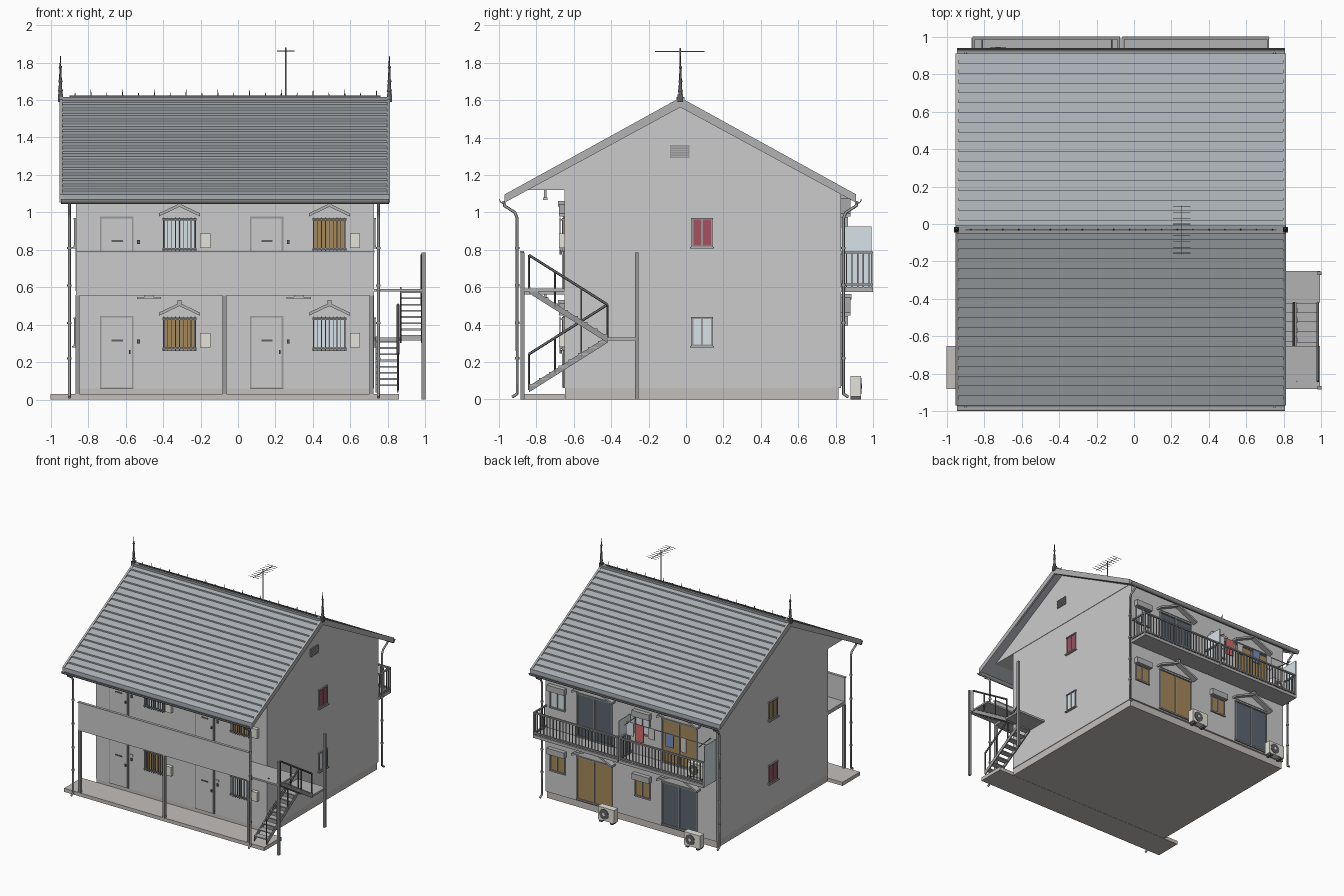
import bpy, bmesh, math
from mathutils import Vector, Matrix

if "Cube" in bpy.data.objects:
    bpy.data.objects.remove(bpy.data.objects["Cube"])

COL = dict(wall=(.66, .66, .66), roof=(.40, .43, .46), trim=(.45, .45, .45), dark=(.12, .12, .13),
           metal=(.32, .32, .33), slab=(.55, .52, .50), cream=(.78, .77, .70), door=(.70, .71, .68),
           brown=(.38, .25, .10), night=(.11, .13, .16), pale=(.68, .76, .80), red=(.38, .08, .12),
           cloth_red=(.65, .15, .15), cloth_blue=(.18, .28, .52), white=(.85, .85, .85))
MATS, PARTS = {}, {}
for k, c in COL.items():
    MATS[k] = bpy.data.materials.new(k)
    MATS[k].diffuse_color = (*c, 1)

def bm_of(part, mat):
    return PARTS.setdefault(part, (bmesh.new(), mat))[0]

def box(part, mat, x0, x1, y0, y1, z0, z1):
    m = Matrix.Translation(((x0+x1)/2, (y0+y1)/2, (z0+z1)/2)) @ Matrix.Diagonal((abs(x1-x0), abs(y1-y0), abs(z1-z0), 1))
    bmesh.ops.create_cube(bm_of(part, mat), size=1, matrix=m)

def rod(part, mat, a, b, r, r2=None, n=8):
    a, b = Vector(a), Vector(b)
    m = Matrix.Translation((a+b)/2) @ (b-a).to_track_quat('Z', 'Y').to_matrix().to_4x4()
    bmesh.ops.create_cone(bm_of(part, mat), cap_ends=True, segments=n, radius1=r,
                          radius2=r if r2 is None else r2, depth=(b-a).length, matrix=m)

def prism(part, mat, pts, a, b, axis='x'):
    """Extrude a (u, z) profile along x or y."""
    bm = bm_of(part, mat)
    put = (lambda u, z, t: (t, u, z)) if axis == 'x' else (lambda u, z, t: (u, t, z))
    va, vb = ([bm.verts.new(put(u, z, t)) for u, z in pts] for t in (a, b))
    n = len(pts)
    bm.faces.new(va)
    bm.faces.new(vb[::-1])
    for i in range(n):
        bm.faces.new((va[i], vb[i], vb[(i+1) % n], va[(i+1) % n]))

X0, X1, YF, YB = -.865, .725, -.65, .83
UP = .53                                     # storey height

def fbox(part, mat, face, u0, u1, d0, d1, z0, z1):
    """Box placed on a wall face: u along the wall, d out of it."""
    if face in 'FB':
        y, s = (YF, -1) if face == 'F' else (YB, 1)
        box(part, mat, u0, u1, y+s*d0, y+s*d1, z0, z1)
    else:
        x, s = (X0, -1) if face == 'L' else (X1, 1)
        box(part, mat, x+s*d0, x+s*d1, u0, u1, z0, z1)

def window(face, u0, u1, z0, z1, glass, frame='metal'):
    f, w = 'window_frames_'+frame, .009
    fbox('glass_'+glass, glass, face, u0, u1, -.005, .004, z0, z1)
    for a, b in ((u0, u0+w), (u1-w, u1), ((u0+u1-w)/2, (u0+u1+w)/2)):
        fbox(f, frame, face, a, b, 0, .010, z0, z1)
    for a, b in ((z0-.004, z0+w), (z1-w, z1)):
        fbox(f, frame, face, u0-.003, u1+.003, 0, .012, a, b)

def pediment(face, u0, u1, z, h, depth):
    y, s = (YF, -1) if face == 'F' else (YB, 1)
    c, t = (u0+u1)/2, .017
    for e in (u0, u1):
        prism('pediments', 'trim', [(e, z), (c, z+h), (c, z+h-t), (e, z-t)], y, y+s*depth, 'y')
    prism('pediment_infill', 'wall', [(u0+.02, z-.008), (u1-.02, z-.008), (c, z+h-.01)], y, y+s*.008, 'y')
    box('pediments', 'trim', c-.011, c+.011, y, y+s*(depth+.004), z+h-.015, z+h+.014)

# Main body, foundation, gable block, porch slab
box('foundation', 'slab', X0+.005, X1-.005, YF+.002, YB-.015, 0, .06)
box('walls', 'wall', X0, X1, YF, YB, .06, 1.12)
prism('gable_block', 'wall', [(-.86, 1.12), (.80, 1.12), (-.03, 1.585)], X0-.004, X1+.004)
box('porch_slab', 'slab', -1, .86, -.88, YF, 0, .03)

# Walkway, parapet, columns
box('walkway_floor', 'trim', X0, X1, -.88, YF, .56, .59)
box('walkway_parapet', 'wall', X0, X1, -.885, -.868, .555, .79)
box('parapet_cap', 'trim', X0-.003, X1+.003, -.888, -.865, .785, .793)
for x in (-.857, -.072, .713):
    box('porch_columns', 'metal', x-.01, x+.01, -.885, -.863, .03, .56)

# Tiled roof slopes, verges, gutters
RY, RZ, RUN, DROP, ROWS = -.03, 1.61, .94, .52, 18
for s in (-1, 1):
    top = []
    for i in range(ROWS):
        for t, lift in ((i/ROWS, -.006), ((i+1)/ROWS, .005)):
            top.append((RY+s*RUN*t, RZ-DROP*t+lift))
    prism('roof_tiles', 'roof', top+[(RY+s*RUN, RZ-DROP-.03), (RY, RZ-.035)], -.94, .80)
    verge = [(RY, RZ+.004), (RY+s*RUN, RZ-DROP+.006), (RY+s*RUN, RZ-DROP-.038), (RY, RZ-.048)]
    for x in (-.953, .795):
        prism('verge_boards', 'trim', verge, x, x+.016)
    yg = RY+s*(RUN+.008)
    arc = [(yg+.021*math.cos(a), 1.072+.026*math.sin(a)) for a in [math.pi*(1+i/8) for i in range(9)]]
    inner = [(yg+.017*math.cos(a), 1.072+.021*math.sin(a)) for a in [math.pi*(2-i/8) for i in range(9)]]
    prism('gutters', 'metal', arc+inner, -.945, .805)

# Ridge cap, cresting and finials
box('ridge_cap', 'metal', -.95, .81, RY-.022, RY+.022, 1.592, 1.616)
box('ridge_cresting', 'dark', -.90, .76, RY-.004, RY+.004, 1.614, 1.624)
for i in range(20):
    x = -.87+i*.0847
    rod('ridge_cresting', 'dark', (x, RY, 1.615), (x, RY, 1.655 if i % 2 else 1.64), .005, .001, 6)
for x in (-.948, .808):
    box('finials', 'dark', x-.013, x+.013, RY-.015, RY+.015, 1.59, 1.63)
    rod('finials', 'dark', (x, RY, 1.63), (x, RY, 1.835), .011, .002)
    for z, r in ((1.65, .013), (1.70, .011), (1.775, .009)):
        bmesh.ops.create_uvsphere(bm_of('finials', 'dark'), u_segments=8, v_segments=6, radius=r,
                                  matrix=Matrix.Translation((x, RY, z)))

# Aerial
rod('aerial', 'metal', (.255, RY, 1.59), (.255, RY, 1.88), .004)
rod('aerial', 'metal', (.255, -.165, 1.86), (.255, .10, 1.86), .0025, n=6)
for i in range(9):
    y = -.155+i*.031
    rod('aerial', 'metal', (.208, y, 1.862), (.302, y, 1.862), .002, n=6)

# Downpipes with clamps
def pipe(x, pts):
    cu = bpy.data.curves.new('downpipe', 'CURVE')
    cu.dimensions, cu.bevel_depth, cu.bevel_resolution, cu.use_fill_caps = '3D', .008, 2, True
    sp = cu.splines.new('POLY')
    sp.points.add(len(pts)-1)
    for p, (y, z) in zip(sp.points, pts):
        p.co = (x, y, z, 1)
    ob = bpy.data.objects.new('downpipe', cu)
    cu.materials.append(MATS['metal'])
    bpy.context.collection.objects.link(ob)
    y = pts[3][0]
    for z in (.22, .41, .61, .81):
        rod('pipe_clamps', 'metal', (x, y, z-.006), (x, y, z+.006), .012)

for x in (-.90, .75):
    pipe(x, [(-.975, 1.06), (-.97, 1.035), (-.915, 1.0), (-.903, .97), (-.903, .03), (-.93, .012)])
    pipe(x, [(.915, 1.06), (.91, 1.035), (.855, 1.0), (.842, .97), (.842, .03), (.868, .012)])

# Front entrances: doors, barred windows, boxes, lamps
for i, ux in enumerate((0, .80)):
    for j, z in enumerate((0, UP)):
        fbox('door_frames', 'metal', 'F', -.737+ux, -.558+ux, 0, .008, .06+z, .447+z)
        fbox('entrance_doors', 'door', 'F', -.728+ux, -.567+ux, 0, .013, .064+z, .438+z)
        fbox('letter_slots', 'dark', 'F', -.675+ux, -.615+ux, 0, .017, .312+z, .322+z)
        fbox('door_knobs', 'dark', 'F', -.582+ux, -.574+ux, 0, .025, .245+z, .265+z)
        fbox('door_bells', 'dark', 'F', -.538+ux, -.524+ux, 0, .012, .300+z, .322+z)
        fbox('door_plates', 'white', 'F', -.545+ux, -.520+ux, 0, .006, .338+z, .352+z)
        window('F', -.40+ux, -.225+ux, .265+z, .44+z, 'brown' if (i+j) % 2 == 0 else 'pale')
        for k in range(9):
            x = -.395+ux+k*.0206
            fbox('window_bars', 'metal', 'F', x-.002, x+.002, .022, .027, .262+z, .444+z)
        for zz in (.275, .43):
            fbox('window_bars', 'metal', 'F', -.402+ux, -.223+ux, .02, .027, zz+z-.004, zz+z+.004)
            for x in (-.40, -.225):
                fbox('window_bars', 'metal', 'F', x+ux-.003, x+ux+.003, 0, .027, zz+z-.004, zz+z+.004)
        pediment('F', -.422+ux, -.203+ux, .465+z, .052, .03)
        fbox('meter_boxes', 'cream', 'F', -.203+ux, -.148+ux, 0, .03, .28+z, .357+z)
        box('walkway_lamps', 'white', -.54+ux, -.41+ux, -.765, -.74, .537+z, .549+z)
        box('lamp_mounts', 'trim', -.50+ux, -.45+ux, -.76, -.745, .545+z, .592+z-(.03 if j == 0 else 0))

# Back: sliding doors, shuttered windows, pediments
for i, ux in enumerate((0, -.79)):
    for j, z in enumerate((0, UP)):
        window('B', .10+ux, .43+ux, .075+z, .44+z, 'brown' if (i+j) % 2 == 0 else 'night')
        pediment('B', .075+ux, .455+ux, .465+z, .085, .05)
        window('B', .54+ux, .68+ux, .25+z, .395+z, 'brown' if j == 0 else 'pale')
        fbox('shutter_boxes', 'trim', 'B', .53+ux, .69+ux, 0, .035, .395+z, .445+z)

# Side windows and loft vent
for face, cols in (('R', ('pale', 'red')), ('L', ('red', 'brown'))):
    for j in (0, 1):
        window(face, .03, .142, .285+j*UP, .44+j*UP, cols[j])
        fbox('side_sills', 'trim', face, .022, .15, 0, .02, .278+j*UP, .286+j*UP)
fbox('loft_vent', 'metal', 'R', -.085, .018, 0, .012, 1.29, 1.36)
for k in range(5):
    fbox('vent_slats', 'trim', 'R', -.08, .013, 0, .017, 1.297+k*.0125, 1.302+k*.0125)

# Rear balconies with railings
for a, b in ((-.862, -.075), (-.062, .722)):
    box('balcony_floors', 'trim', a, b, YB, 1.0, .575, .60)
    for z in (.615, .785):
        box('balcony_rails', 'metal', a, b, .985, 1.0, z-.006, z+.006)
        for x in (a+.006, b-.006):
            box('balcony_rails', 'metal', x-.006, x+.006, YB, .99, z-.006, z+.006)
    n = 26
    for k in range(n+1):
        x = a+.005+(b-a-.01)*k/n
        w = .006 if k % 13 == 0 else .003
        box('balcony_bars', 'metal', x-w, x+w, .989, .996, .59, .785)
    for x in (a+.006, b-.006):
        for k in range(5):
            box('balcony_bars', 'metal', x-.003, x+.003, .855+k*.03, .861+k*.03, .60, .785)
for x in (X0, -.0685):
    box('balcony_screens', 'pale', x-.003, x+.003, YB+.01, .992, .58, .925)

# Laundry pole and washing
for a, b in ((-.83, -.10),):
    rod('laundry_pole', 'white', (a, .93, .905), (b, .93, .905), .004)
    for x in (a+.02, b-.02):
        rod('laundry_brackets', 'metal', (x, YB, .915), (x, .985, .90), .004)
for x, w, h, m in ((-.13, .07, .11, 'pale'), (-.22, .08, .14, 'cloth_red'), (-.33, .06, .09, 'white'),
                   (-.50, .075, .11, 'cloth_blue'), (-.63, .05, .12, 'white')):
    box('washing_'+m, m, x-w/2, x+w/2, .926, .934, .905-h, .908)

# Air conditioners
for x, y, z in ((.09, .88, .008), (-.71, .88, .008), (-.745, .885, .605)):
    box('aircon_units', 'cream', x-.075, x+.075, y, y+.055, z+.008, z+.118)
    for dx in (-.05, .05):
        box('aircon_feet', 'dark', x+dx-.012, x+dx+.012, y, y+.055, z-.008, z+.01)
    rod('aircon_fans', 'dark', (x+.018, y+.05, z+.063), (x+.018, y+.058, z+.063), .043, n=20)
    rod('aircon_hubs', 'cream', (x+.018, y+.05, z+.063), (x+.018, y+.061, z+.063), .013, n=12)

# Outside stair: two flights, landing, platform, posts, handrails
YA, YL = -.84, -.42
for xa, xb, za, zb, in ((.735, .858, .06, .325), (.866, .985, .59, .325)):
    for x in (xa, xb-.008):
        prism('stair_stringers', 'metal', [(YA, za+.012), (YL, zb+.012), (YL, zb-.022), (YA, za-.022)], x, x+.008)
    for k in range(8):
        t = (k+.5)/8
        y, z = YA+(YL-YA)*t, za+(zb-za)*t
        box('stair_treads', 'trim', xa, xb, y-.025, y+.025, z-.004, z+.005)
    x, hr = xb-.004, .182
    rod('stair_handrails', 'dark', (x, YA, za+hr), (x, YL, zb+hr), .007)
    for k in range(4):
        y, z = YA+(YL-YA)*k/3, za+(zb-za)*k/3
        rod('stair_handrails', 'dark', (x, y, z-.01), (x, y, z+hr), .005)
box('stair_landing', 'trim', .73, .992, YL, -.25, .315, .332)
box('stair_platform', 'trim', .725, .992, -.88, YF, .578, .592)
for y in (-.263, -.874):
    box('stair_posts', 'metal', .98, 1.0, y-.01, y+.01, 0, .785)

# Turn the collected parts into objects
SMOOTH = {'finials', 'aerial', 'pipe_clamps', 'stair_handrails', 'laundry_pole', 'aircon_fans', 'aircon_hubs', 'gutters'}
for name, (bm, mat) in PARTS.items():
    bmesh.ops.recalc_face_normals(bm, faces=bm.faces)
    me = bpy.data.meshes.new(name)
    bm.to_mesh(me)
    bm.free()
    me.materials.append(MATS[mat])
    ob = bpy.data.objects.new(name, me)
    bpy.context.collection.objects.link(ob)
    if name in SMOOTH:
        bpy.ops.object.select_all(action='DESELECT')
        ob.select_set(True)
        bpy.context.view_layer.objects.active = ob
        bpy.ops.object.shade_smooth_by_angle(angle=math.radians(50))

for m in bpy.data.materials:
    if m.users and not m.is_grease_pencil:
        m.use_nodes = True
        m.node_tree.nodes["Principled BSDF"].inputs["Base Color"].default_value = m.diffuse_color
